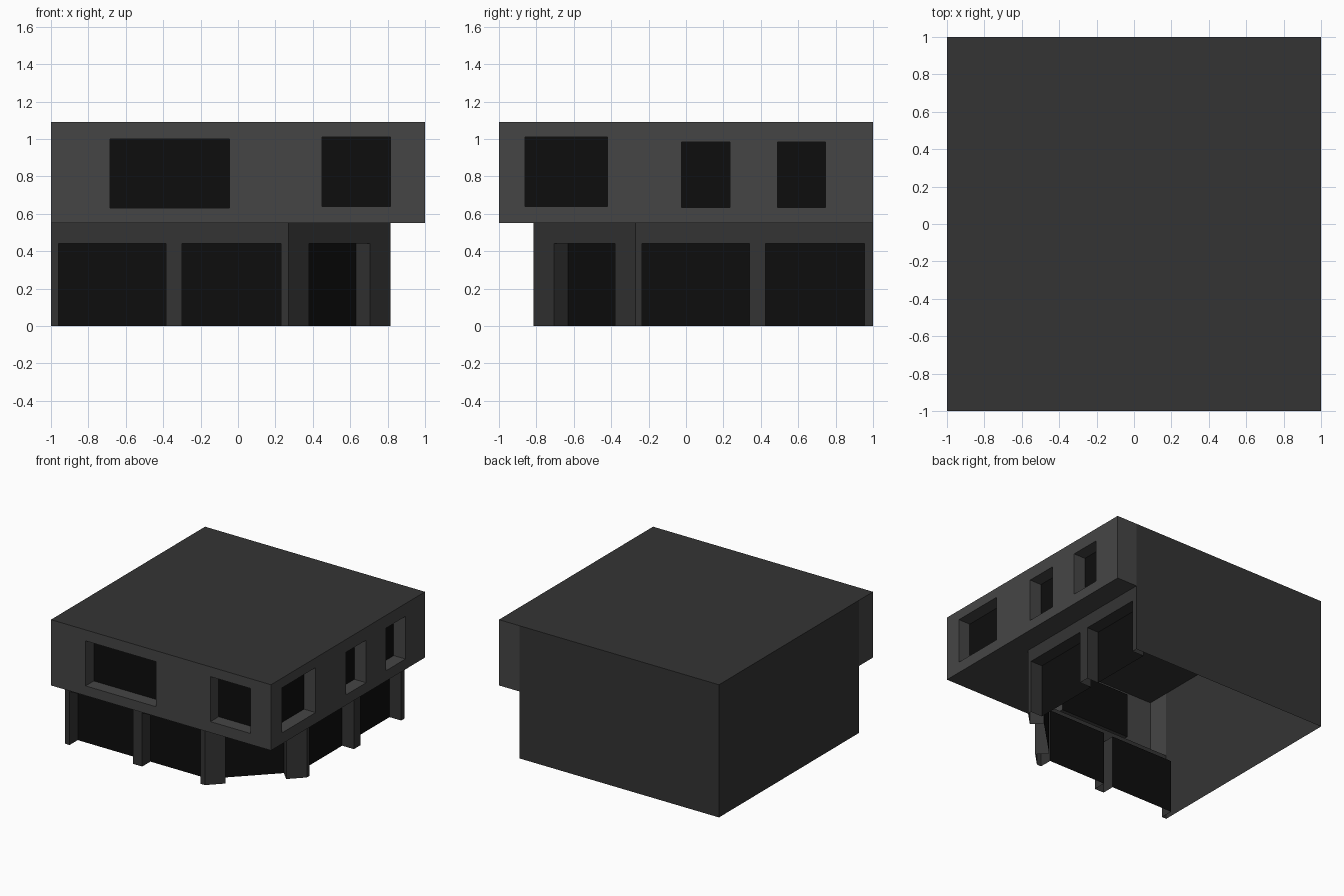
import bpy, bmesh
from mathutils import Vector

if "Cube" in bpy.data.objects:
    bpy.data.objects.remove(bpy.data.objects["Cube"])

H, MID, IN, CH, DEPTH = 1.09, 0.55, 0.815, 0.27, 0.106


def material(name, v):
    m = bpy.data.materials.new(name)
    m.diffuse_color = (v, v, v, 1)
    m.use_nodes = True
    m.node_tree.nodes["Principled BSDF"].inputs["Base Color"].default_value = m.diffuse_color
    return m


PLASTER = material("light_plaster", 0.06)
STONE = material("dark_stone", 0.034)
GLASS = material("black_glass", 0.004)


def make(name, quads, mat):
    """Weld a list of polygons into one flat-shaded object."""
    bm = bmesh.new()
    for q in quads:
        bm.faces.new([bm.verts.new(p) for p in q])
    bmesh.ops.remove_doubles(bm, verts=bm.verts, dist=1e-4)
    mesh = bpy.data.meshes.new(name)
    bm.to_mesh(mesh)
    bm.free()
    mesh.materials.append(mat)
    ob = bpy.data.objects.new(name, mesh)
    bpy.context.collection.objects.link(ob)


def wall(name, p0, p1, z0, z1, mat, openings=()):
    """Wall sheet from p0 to p1 (outside on the right) with recessed windows.
    Each opening is (start, end, bottom, top), measured along the wall."""
    a, b = Vector((*p0, 0)), Vector((*p1, 0))
    length = (b - a).length
    d = (b - a) / length
    inward = Vector((-d.y, d.x, 0)) * DEPTH

    def pt(s, z, deep=0):
        return a + d * s + inward * deep + Vector((0, 0, z))

    ss = sorted({0, length, *(v for o in openings for v in o[:2])})
    zs = sorted({z0, z1, *(v for o in openings for v in o[2:])})
    quads, panes = [], []
    # wall surface around the openings
    for s, t in zip(ss, ss[1:]):
        for u, v in zip(zs, zs[1:]):
            if not any(o[0] <= s < o[1] and o[2] <= u < o[3] for o in openings):
                quads.append([pt(s, u), pt(t, u), pt(t, v), pt(s, v)])
    # reveals and panes
    for s, t, u, v in openings:
        ring = [(s, u), (s, v), (t, v), (t, u)]
        for i, (c, e) in enumerate(zip(ring, ring[1:] + ring[:1])):
            if i == 3 and u <= z0:
                continue  # ground floor openings have no sill
            quads.append([pt(*c), pt(*e), pt(*e, 1), pt(*c, 1)])
        panes.append([pt(s, u, 1), pt(t, u, 1), pt(t, v, 1), pt(s, v, 1)])
    make(name, quads, mat)
    if panes:
        make(name + "_glass", panes, GLASS)


# upper storey street walls
wall("upper_front_wall", (-1, -1), (1, -1), MID, H, PLASTER,
     [(0.315, 0.955, 0.63, 1.0), (1.45, 1.815, 0.64, 1.01)])
wall("upper_right_wall", (1, -1), (1, 1), MID, H, PLASTER,
     [(0.14, 0.58, 0.64, 1.01), (0.975, 1.235, 0.635, 0.985),
      (1.49, 1.745, 0.635, 0.985)])
# ends of the overhang
wall("overhang_back_end", (1, 1), (IN, 1), MID, H, PLASTER)
wall("overhang_left_end", (-1, -IN), (-1, -1), MID, H, PLASTER)

# ground floor shop fronts and angled corner entrance
wall("lower_front_wall", (-1, -IN), (CH, -IN), 0, MID, STONE,
     [(0.04, 0.615, 0, 0.44), (0.70, 1.23, 0, 0.44)])
wall("lower_right_wall", (IN, -CH), (IN, 1), 0, MID, STONE,
     [(0.035, 0.61, 0, 0.44), (0.695, 1.225, 0, 0.44)])
wall("corner_entrance", (CH, -IN), (IN, -CH), 0, MID, STONE,
     [(0.156, 0.615, 0, 0.44)])

# blank party walls
wall("back_wall", (IN, 1), (-1, 1), 0, H, STONE)
wall("left_wall", (-1, 1), (-1, -IN), 0, H, STONE)

# roof and underside of the overhang
make("roof", [[(-1, -1, H), (1, -1, H), (1, 1, H), (-1, 1, H)]], STONE)
soffit = [[(-1, -1), (-1, -IN), (CH, -IN), (1, -1)],
          [(CH, -IN), (IN, -CH), (1, -1)],
          [(1, -1), (IN, -CH), (IN, 1), (1, 1)]]
make("overhang_underside", [[(x, y, MID) for x, y in q] for q in soffit], PLASTER)
